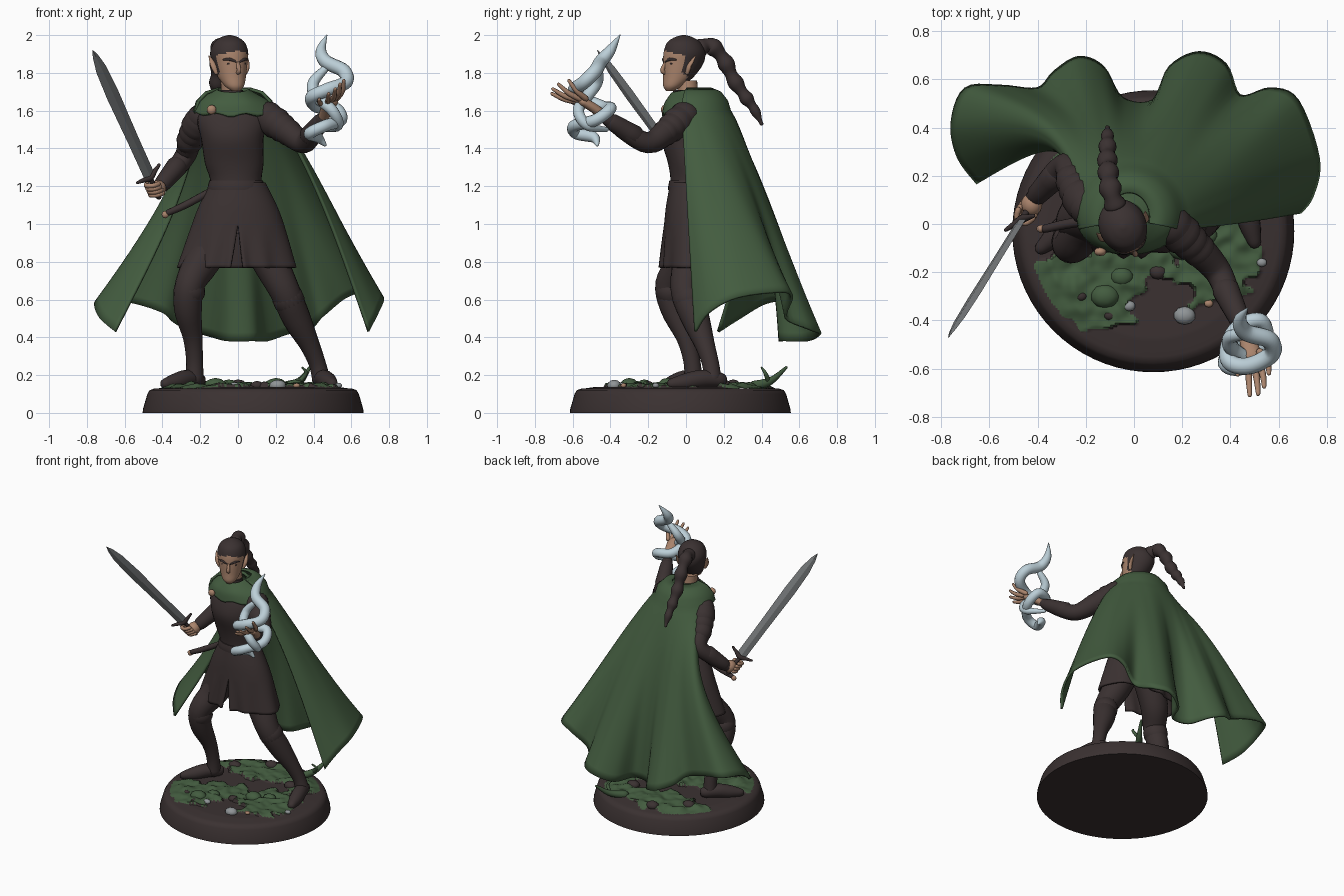
import bpy, bmesh, math
from mathutils import Vector, noise

cube = bpy.data.objects.get("Cube")
if cube:
    bpy.data.objects.remove(cube, do_unlink=True)


def material(name, r, g, b):
    m = bpy.data.materials.new(name)
    m.use_nodes = True
    m.diffuse_color = (r, g, b, 1)
    node = next(n for n in m.node_tree.nodes if n.type == 'BSDF_PRINCIPLED')
    node.inputs["Base Color"].default_value = (r, g, b, 1)
    return m


BROWN = material("dark_brown", .043, .031, .031)
GREEN = material("forest_green", .056, .107, .05)
STEEL = material("steel_grey", .18, .19, .195)
MAGIC = material("pale_blue", .5, .62, .68)
SKIN = material("tan_skin", .4, .23, .15)
STONE = material("stone_grey", .28, .3, .31)


def finish(name, bm, mats, smooth=True, rule=None):
    """Turn a bmesh into an object, colouring faces by a rule if one is given."""
    bmesh.ops.recalc_face_normals(bm, faces=bm.faces)
    for f in bm.faces:
        f.smooth = smooth
        if rule:
            f.material_index = rule(f.calc_center_median())
    me = bpy.data.meshes.new(name)
    bm.to_mesh(me)
    bm.free()
    if smooth:
        me.set_sharp_from_angle(angle=math.radians(50))
    for m in mats:
        me.materials.append(m)
    ob = bpy.data.objects.new(name, me)
    bpy.context.collection.objects.link(ob)
    return ob


def spline(keys, steps):
    """Catmull-Rom through tuples of any length."""
    out = []
    for i in range(len(keys) - 1):
        p = [keys[max(0, min(len(keys) - 1, i + k))] for k in (-1, 0, 1, 2)]
        for t in (s / steps for s in range(steps)):
            out.append([b + .5 * t * (c - a + t * (2*a - 5*b + 4*c - d + t * (3*(b - c) + d - a)))
                        for a, b, c, d in zip(*p)])
    return out + [list(keys[-1])]


def tube(name, keys, mat, sides=16, steps=4, upright=False, rounded=True, smooth=True,
         caps=True, rule=None, bumps=0, raw=False, wide=(1, 0, 0)):
    """Loft round or oval sections (x, y, z, rx[, ry]) along a path."""
    pts = spline([tuple(k) if len(k) == 5 else (*k, k[3]) for k in keys], steps)
    pos = [Vector(p[:3]) for p in pts]
    rings, a = [], Vector(wide)
    for i, p in enumerate(pts):
        d = (pos[min(i + 1, len(pos) - 1)] - pos[max(i - 1, 0)]).normalized()
        if upright:
            d = Vector((0, 0, 1))
        if abs(a.dot(d)) > .98:
            a = Vector((0, 1, 0))
        a = (a - d * a.dot(d)).normalized()
        swell = 1 + .15 * math.sin(i / (len(pts) - 1) * bumps * math.tau)
        rings.append((pos[i], a.copy(), d.cross(a), d, max(p[3], .002) * swell, max(p[4], .002) * swell))
    if rounded and not upright:
        def dome(ring, sign):
            c, u, v, d, rx, ry = ring
            return [(c + d * sign * min(rx, ry) * h, u, v, d, rx * k, ry * k) for h, k in ((.6, .75), (.88, .38))]
        rings = dome(rings[0], -1)[::-1] + rings + dome(rings[-1], 1)
    bm = bmesh.new()
    angles = [math.tau * j / sides for j in range(sides)]
    loops = [[bm.verts.new(c + u * rx * math.cos(t) + v * ry * math.sin(t)) for t in angles]
             for c, u, v, d, rx, ry in rings]
    for lo, hi in zip(loops, loops[1:]):
        for j in range(sides):
            k = (j + 1) % sides
            bm.faces.new((lo[j], lo[k], hi[k], hi[j]))
    if caps:
        bm.faces.new(loops[0][::-1])
        bm.faces.new(loops[-1])
    return bm if raw else finish(name, bm, mat if isinstance(mat, list) else [mat], smooth, rule)


def ball(name, loc, size, mat, detail=3):
    bm = bmesh.new()
    bmesh.ops.create_icosphere(bm, subdivisions=detail, radius=1)
    for v in bm.verts:
        v.co = Vector(loc) + Vector([c * s for c, s in zip(v.co, size)])
    return finish(name, bm, [mat])


# Display base and mossy ground
CX, CY = .08, -.03
tube("base", [(CX, CY, z, r) for z, r in ((0, .585), (.02, .583), (.1, .56), (.12, .548), (.13, .52))],
     BROWN, sides=72, steps=1, upright=True)
MOSS = [(-.2, -.26, .23, .16), (.34, -.12, .17, .21), (-.05, .3, .32, .14), (.38, .3, .14, .17), (0, -.12, .2, .12)]


def mossy(p):
    near = max(1 - math.hypot((p.x - x) / rx, (p.y - y) / ry) for x, y, rx, ry in MOSS)
    return near + .4 * noise.noise(Vector((p.x, p.y, 0)) * 11) > -.03


bm = bmesh.new()
bmesh.ops.create_grid(bm, x_segments=120, y_segments=120, size=.53)
bmesh.ops.delete(bm, geom=[v for v in bm.verts if v.co.length > .52], context='VERTS')
for v in bm.verts:
    edge = min(1, (.53 - v.co.length) * 12)
    v.co += Vector((CX, CY, 0))
    lump = .026 + .012 * noise.noise(v.co * 9) + .016 * noise.noise(v.co * 18) if mossy(v.co) else .012
    v.co.z = .126 + edge * lump
finish("ground", bm, [BROWN, GREEN], True, lambda c: int(mossy(c)))
LUMPS = {"stone": (STONE, [(.21, -.38, .038), (-.02, -.34, .022), (.53, -.16, .018)]),
         "clod": (BROWN, [(-.22, -.3, .02), (-.1, -.38, .02), (.1, -.2, .03), (.3, .2, .04), (-.2, .25, .04), (0, .4, .04)]),
         "moss_mound": (GREEN, [(-.12, -.3, .05), (.2, -.1, .05), (.3, -.05, .04), (-.05, -.22, .04)]),
         "clay_pebble": (SKIN, [(.31, -.33, .016)])}
for name, (mat, spots) in LUMPS.items():
    for i, (x, y, r) in enumerate(spots):
        ball(f"{name}_{i}", (x, y, .145), (r * 1.2, r, r * .8), mat, 2)
tube("sprout", [(.26, .36, .14, .03), (.33, .45, .17, .02), (.38, .53, .24, .008)], GREEN, 8)
tube("sprout_twig", [(.32, .44, .16, .014), (.36, .42, .21, .01), (.34, .4, .24, .005)], GREEN, 8)

# Legs and boots
LEGS = {
    "right": [(-.1, .03, .95, .1), (-.19, -.01, .8, .095), (-.255, -.085, .68, .078), (-.265, -.06, .55, .074),
              (-.24, 0, .4, .052), (-.23, .03, .28, .045), (-.23, .04, .18, .048)],
    "left": [(.1, .03, .95, .1), (.17, .02, .8, .095), (.25, 0, .64, .08), (.31, .05, .5, .075),
             (.38, .1, .36, .053), (.42, .13, .26, .045), (.44, .14, .18, .048)]}
FEET = {"right": [(-.21, .07, .175, .04), (-.27, .01, .18, .048), (-.33, -.05, .165, .045), (-.385, -.1, .155, .028)],
        "left": [(.43, .18, .175, .04), (.455, .09, .18, .048), (.48, 0, .165, .045), (.5, -.075, .155, .028)]}
for side, keys in LEGS.items():
    tube(side + "_leg", keys, BROWN, 20, 5)
    tube(side + "_boot", FEET[side], BROWN, 16, 4)
    k, s = Vector(keys[2][:3]), Vector(keys[3][:3])
    tube(side + "_boot_cuff", [(*k.lerp(s, t), .083) for t in (.15, .4)], BROWN, 20, 2)

# Torso, belt and scabbard
tube("tunic", [(-.01, .03, .95, .17, .11), (-.01, .02, 1.2, .135, .1), (-.02, .01, 1.32, .155, .105),
               (-.03, -.01, 1.45, .165, .12), (-.03, 0, 1.55, .185, .11), (-.03, .01, 1.62, .15, .085),
               (-.03, .01, 1.66, .07, .065)], BROWN, 32, 4, upright=True)
tube("belt", [(-.01, .02, z, rx, ry) for z, rx, ry in ((1.18, .15, .114), (1.2, .15, .114), (1.23, .142, .108))],
     BROWN, 32, 2, upright=True)
tube("scabbard", [(-.15, .02, 1.17, .02), (-.28, 0, 1.1, .02), (-.37, -.02, 1.06, .017)], BROWN, 10)
ball("scabbard_tip", (-.385, -.02, 1.05), (.02, .017, .02), SKIN, 2)

# Coat skirt, slit at the front and spread along the slit
bm = tube("", [(0, .025, 1.22, .145, .108), (0, .025, 1.1, .205, .13), (0, .03, .98, .25, .148),
               (0, .035, .77, .315, .175)], BROWN, 96, 8, upright=True, caps=False, raw=True)
seam = [e for e in bm.edges if all(abs(v.co.x) < .001 and v.co.y < 0 and v.co.z < 1.01 for v in e.verts)]
bmesh.ops.split_edges(bm, edges=seam)
spread = []
for v in bm.verts:
    side = math.copysign(1, sum(f.calc_center_median().x for f in v.link_faces))
    fall = max(0, 1 - v.co.z)
    ang = math.atan2(v.co.x, .03 - v.co.y)
    r = math.hypot(v.co.x, .03 - v.co.y) + .04 * fall * math.cos(ang * 9)
    ang += side * .9 * fall * max(0, 1 - abs(ang) / 1.2)
    spread.append((v, Vector((r * math.sin(ang) - .03 * fall, .03 - r * math.cos(ang), v.co.z))))
for v, co in spread:
    v.co = co
skirt = finish("coat_skirt", bm, [BROWN])
skirt.modifiers.new("Thickness", 'SOLIDIFY').thickness = .015

# Arms with layered shoulder plates and bracers
ARMS = {
    "right": [(-.19, .06, 1.57, .075), (-.25, .17, 1.45, .064), (-.28, .24, 1.36, .056),
              (-.35, .18, 1.27, .05), (-.42, .1, 1.19, .035)],
    "left": [(.15, 0, 1.57, .085), (.26, -.1, 1.49, .07), (.35, -.2, 1.43, .056),
             (.4, -.32, 1.49, .05), (.45, -.42, 1.56, .035)]}
for side, keys in ARMS.items():
    tube(side + "_arm", keys, BROWN, 18, 5)
    shoulder, upper, elbow, fore, wrist = [Vector(k[:3]) for k in keys]
    for i in range(3):
        a, b = [shoulder.lerp(upper, t + i * .32) for t in (.15, .5)]
        tube(f"{side}_shoulder_plate_{i}", [(*a, .08 - .005 * i), (*b, .085 - .007 * i)], BROWN, 18, 3)
    tube(side + "_bracer", [(*elbow.lerp(fore, .6), .057), (*fore.lerp(wrist, .75), .044)], BROWN, 16, 3)

# Sword and gripping hand
GUARD, TIP = Vector((-.465, .02, 1.245)), Vector((-.77, -.47, 1.92))
along = (TIP - GUARD).normalized()
flat = (Vector((1, 0, 0)) - along * along.x).normalized()
across = flat * math.cos(.7) + along.cross(flat) * math.sin(.7)
tube("sword_blade", [(*GUARD.lerp(TIP, t), w, .009 * min(1, w / .03))
                     for t, w in ((0, .034), (.3, .035), (.65, .04), (.85, .034), (.95, .018), (1, .002))],
     STEEL, 4, 1, rounded=False, smooth=False, wide=across)
tube("sword_guard", [(*(GUARD + across * s + along * abs(s) * .35), r)
                     for s, r in ((-.08, .008), (-.04, .013), (0, .018), (.04, .013), (.08, .008))], BROWN, 10)
tube("sword_grip", [(*(GUARD - along * t), r) for t, r in ((0, .014), (.11, .014), (.125, .02), (.135, .014))], BROWN, 10)
HAND = GUARD - along * .075
ball("right_palm", HAND + Vector((.015, .02, 0)), (.044, .048, .044), SKIN)
KNUCKLES = [Vector(o) for o in ((.03, -.02, 0), (0, -.04, -.01), (-.035, -.02, -.01), (-.03, .015, 0))]
for i in range(4):
    c = HAND + along * (.033 - i * .022)
    tube(f"right_finger_{i}", [(*(c + o), .013) for o in KNUCKLES], SKIN, 8, 3)

# Open casting hand
tube("left_palm", [(.45, -.42, 1.56, .028), (.475, -.49, 1.615, .036, .026), (.49, -.55, 1.65, .042, .024)], SKIN, 14)
FINGERS = [(-.055, -.08, .03), (-.005, -.165, .06), (.03, -.16, .085), (.055, -.13, .11), (.075, -.075, .13)]
for i, (dx, dy, dz) in enumerate(FINGERS):
    root = Vector((.458 + i * .016, -.53 - .02 * (i in (1, 2, 3)), 1.64 + i * .006))
    end = Vector((.485 + dx, -.545 + dy, 1.63 + dz))
    mid = root.lerp(end, .55) + Vector((dx * .15, 0, -.012))
    tube(f"left_finger_{i}", [(*root, .016), (*mid, .014), (*end, .009)], SKIN, 8)

# Swirling magic
tube("magic_swirl", [(.47, -.35, 2.0, .003), (.44, -.4, 1.92, .028), (.465, -.45, 1.86, .036), (.56, -.48, 1.81, .037),
                     (.57, -.54, 1.75, .036), (.47, -.59, 1.71, .036), (.39, -.56, 1.67, .035), (.42, -.44, 1.62, .033),
                     (.52, -.4, 1.61, .032), (.545, -.48, 1.55, .032), (.46, -.59, 1.52, .032), (.38, -.58, 1.48, .032),
                     (.42, -.49, 1.46, .03), (.46, -.47, 1.42, .01)], MAGIC, 12, 7)
tube("magic_wisp", [(.46, -.46, 1.82, .02), (.4, -.47, 1.75, .03), (.41, -.52, 1.68, .032), (.5, -.57, 1.6, .03),
                    (.53, -.52, 1.52, .026), (.45, -.42, 1.5, .012)], MAGIC, 12, 6)


# Head, turned to its left
def on_head(ob):
    ob.location = (-.045, -.012, 0)
    ob.rotation_euler.z = math.radians(24)


def is_skin(c):
    hairline = -.04 if c.z > 1.79 else -.01
    return int(c.z < 1.92 - abs(c.x) * .25 and c.y < hairline)


on_head(tube("head", [(0, -.08, 1.705, .022, .02), (0, -.064, 1.73, .05, .05), (0, -.03, 1.78, .073, .083),
                      (0, -.003, 1.85, .09, .11), (0, .004, 1.91, .098, .112), (0, 0, 1.96, .08, .09),
                      (0, 0, 1.988, .045, .05), (0, 0, 2, .008)], [BROWN, SKIN], 40, 6, upright=True, rule=is_skin))
on_head(tube("nose", [(0, -.103, 1.86, .008), (0, -.124, 1.815, .012), (0, -.108, 1.8, .011)], SKIN, 10))
on_head(tube("lips", [(-.022, -.1, 1.768, .004), (0, -.108, 1.77, .006), (.022, -.1, 1.768, .004)], SKIN, 8))
for s, side in ((-1, "right"), (1, "left")):
    on_head(tube(side + "_brow", [(s*.013, -.109, 1.86, .006), (s*.042, -.098, 1.872, .009), (s*.068, -.076, 1.87, .005)], BROWN, 8))
    on_head(ball(side + "_eye", (s * .038, -.092, 1.848), (.018, .008, .007), BROWN, 2))
    on_head(tube(side + "_ear", [(s*.085, -.018, 1.8, .011), (s*.096, -.008, 1.84, .018, .012), (s*.11, .02, 1.89, .003)], SKIN, 10))
tube("neck", [(-.03, .015, 1.62, .06), (-.035, .01, 1.7, .054), (-.04, .005, 1.76, .054)], SKIN, 20, upright=True)
tube("tunic_collar", [(-.03, -.005, 1.6, .085), (-.033, -.008, 1.69, .064), (-.033, -.008, 1.71, .06)], BROWN, 20, upright=True)
tube("braid", [(-.075, .07, 1.93, .04), (-.095, .13, 1.945, .042), (-.105, .2, 1.87, .04), (-.11, .25, 1.77, .038),
               (-.11, .31, 1.68, .034), (-.11, .36, 1.61, .026), (-.11, .4, 1.53, .01)], BROWN, 16, 10, bumps=6)

# Shoulder mantle, dipping at the front, and brooch
bm = tube("", [(-.03, .01, 1.72, .08, .085), (-.03, .01, 1.7, .115, .105), (-.025, .01, 1.665, .175, .128),
               (-.02, .01, 1.61, .215, .138)], GREEN, 40, 4, upright=True, caps=False, raw=True)
for v in bm.verts:
    v.co.z += .008 * math.sin(v.co.x * 40) * (1.72 - v.co.z) * 10 - .2 * max(0, .04 - v.co.y)
mantle = finish("mantle", bm, [GREEN])
mantle.modifiers.new("Thickness", 'SOLIDIFY').thickness = .02
ball("brooch", (-.14, -.115, 1.605), (.026, .018, .026), SKIN, 2)

# Flowing cape: shoulder arc blended down to a folded hem
HEM = [(.69, .05, .43), (.74, .12, .53), (.765, .27, .61), (.68, .51, .64), (.57, .56, .61), (.44, .53, .5),
       (.38, .66, .44), (.27, .71, .42), (.15, .65, .38), (.08, .51, .38), (-.05, .52, .38), (-.13, .65, .4),
       (-.23, .69, .43), (-.33, .63, .47), (-.4, .56, .53), (-.55, .57, .58), (-.7, .56, .6), (-.755, .42, .58),
       (-.73, .28, .5), (-.65, .17, .43)]
hem = [Vector(p) for p in spline(HEM, 5)]
N = len(hem)
bm = bmesh.new()
rows = [(0, .085, .1, 1.715), (0, .15, .15, 1.695), (0, .195, .185, 1.65)]
rows += [(r / 26, .21, .2, 1.6) for r in range(27)]
grid = []
for t, rx, ry, z in rows:
    line = []
    for i, h in enumerate(hem):
        u = i / (N - 1)
        ang = math.radians(-15 + 210 * u)
        top = Vector((-.02 + rx * math.cos(ang), .03 + ry * math.sin(ang), z))
        w = min(9, i, N - 1 - i)
        soft = sum(hem[i - w:i + w + 1], Vector()) / (2 * w + 1)
        p = top.lerp(soft.lerp(h, t ** 1.3), t)
        right, left = max(0, (u - .6) / .4), max(0, 1 - u * 3)
        arch = math.sin(math.pi * t ** .7)
        p += Vector((.08 * right + .05 * left, .25 * right ** 1.5 + .04 * math.sin(math.pi * u), 0)) * arch
        line.append(bm.verts.new(p))
    grid.append(line)
for lo, hi in zip(grid, grid[1:]):
    for i in range(N - 1):
        bm.faces.new((lo[i], lo[i + 1], hi[i + 1], hi[i]))
cape = finish("cape", bm, [GREEN])
thick = cape.modifiers.new("Thickness", 'SOLIDIFY')
thick.thickness, thick.offset = .016, 0
